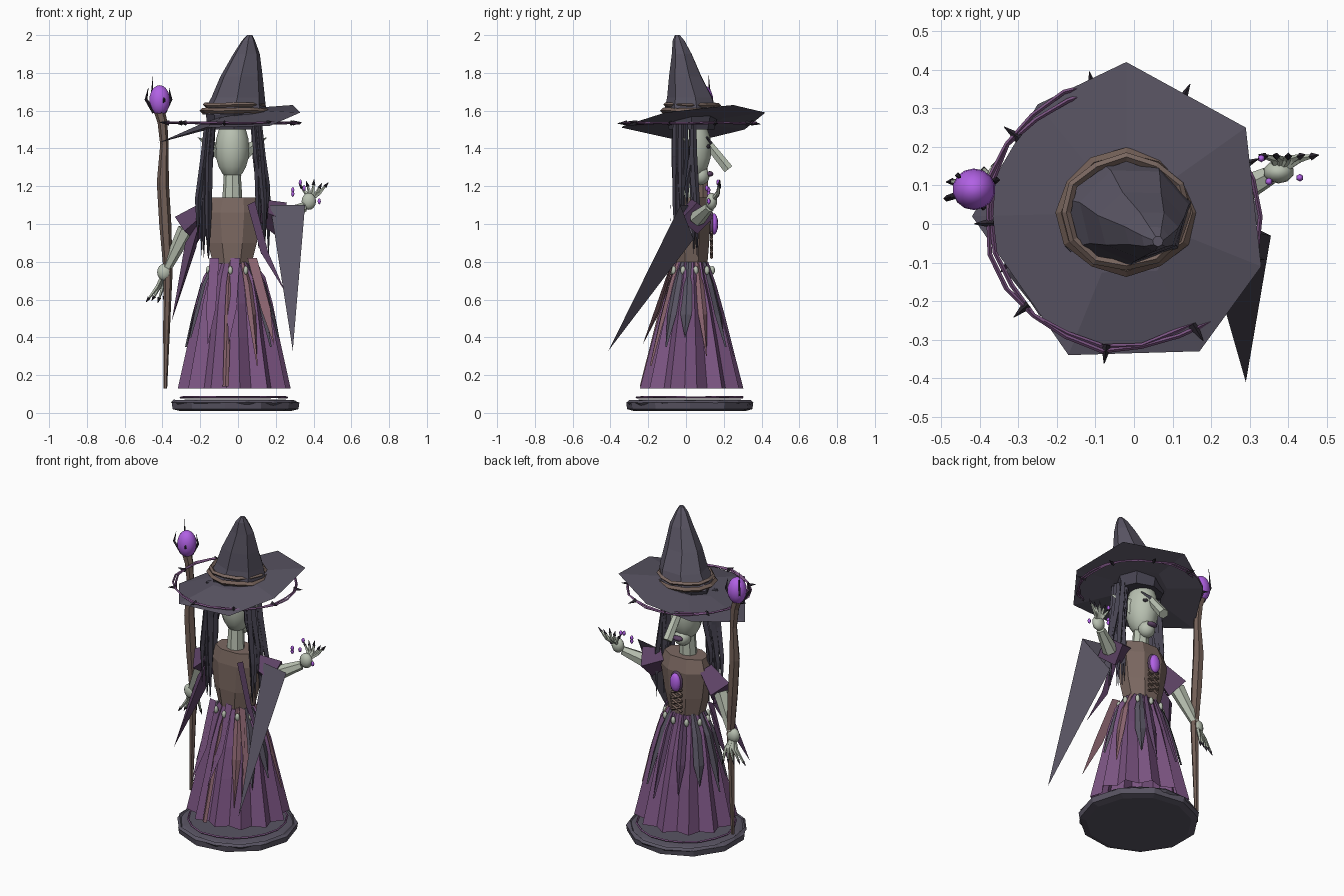
import bpy, bmesh, math, random
from mathutils import Vector

random.seed(4)
if "Cube" in bpy.data.objects:
    bpy.data.objects.remove(bpy.data.objects["Cube"])


def material(name, rgb):
    m = bpy.data.materials.new(name)
    m.use_nodes = True
    m.diffuse_color = (*rgb, 1)
    m.node_tree.nodes["Principled BSDF"].inputs["Base Color"].default_value = (*rgb, 1)
    return m


SLATE = material("slate cloth", (.10, .09, .125))
HAIR = material("dark hair", (.06, .055, .08))
PURPLE = material("purple cloth", (.20, .09, .225))
PLUM = material("plum cloth", (.11, .055, .13))
ROSE = material("rose cloth", (.25, .125, .155))
LEATHER = material("brown leather", (.20, .14, .12))
WOOD = material("brown wood", (.17, .115, .095))
SKIN = material("pale skin", (.48, .53, .44))
GEM = material("violet gem", (.44, .12, .78))
THORN = material("dark thorn", (.025, .02, .03))


def mesh(name, verts, faces, mat):
    me = bpy.data.meshes.new(name)
    me.from_pydata([tuple(v) for v in verts], [], faces)
    bm = bmesh.new()
    bm.from_mesh(me)
    bmesh.ops.recalc_face_normals(bm, faces=bm.faces)
    bm.to_mesh(me)
    bm.free()
    me.materials.append(mat)
    ob = bpy.data.objects.new(name, me)
    bpy.context.collection.objects.link(ob)


def bridge(name, rings, mat, caps=True):
    n = len(rings[0])
    faces = [(k * n + i, k * n + (i + 1) % n, (k + 1) * n + (i + 1) % n, (k + 1) * n + i)
             for k in range(len(rings) - 1) for i in range(n)]
    if caps:
        faces += [tuple(range(n)), tuple(range((len(rings) - 1) * n, len(rings) * n))]
    mesh(name, [v for r in rings for v in r], faces, mat)


def loft(name, sections, mat, n=10, fold=0, caps=True, turn=0):
    """Horizontal ellipses given as (x, y, z, rx, ry); fold pleats every other corner."""
    rings = []
    for x, y, z, rx, ry in sections:
        ring = []
        for i in range(n):
            a = turn + math.tau * i / n
            f = 1 - fold * (i % 2)
            ring.append((x + rx * f * math.cos(a), y + ry * f * math.sin(a), z))
        rings.append(ring)
    bridge(name, rings, mat, caps)


def tube(name, pts, radii, mat, n=6):
    pts = [Vector(p) for p in pts]
    rings = []
    for k, p in enumerate(pts):
        d = (pts[min(k + 1, len(pts) - 1)] - pts[max(k - 1, 0)]).normalized()
        u = d.cross(Vector((0, 1, 0)) if abs(d.y) < .8 else Vector((1, 0, 0))).normalized()
        w = d.cross(u)
        rings.append([p + radii[k] * (u * math.cos(math.tau * i / n) + w * math.sin(math.tau * i / n))
                      for i in range(n)])
    bridge(name, rings, mat)


def spike(name, a, b, r, mat):
    tube(name, [a, b], [r, .001], mat, 4)


def ball(name, c, r, mat, seg=12, rings=8):
    bm = bmesh.new()
    bmesh.ops.create_uvsphere(bm, u_segments=seg, v_segments=rings, radius=1)
    for v in bm.verts:
        v.co = [v.co[i] * r[i] + c[i] for i in range(3)]
    for f in bm.faces:
        f.smooth = True
    me = bpy.data.meshes.new(name)
    bm.to_mesh(me)
    bm.free()
    me.materials.append(mat)
    bpy.context.collection.objects.link(bpy.data.objects.new(name, me))


def ring_band(name, c, rx, ry, r, mat, n=16, wobble=.02):
    """Closed, slightly uneven rope around a vertical axis."""
    rings = []
    for i in range(n):
        a = math.tau * i / n
        k = 1 + random.uniform(-wobble, wobble)
        mid = Vector((c[0] + rx * k * math.cos(a), c[1] + ry * k * math.sin(a),
                      c[2] + random.uniform(-wobble, wobble) * .1))
        out = Vector((math.cos(a), math.sin(a), 0))
        rings.append([mid + r * (out * math.cos(t) + Vector((0, 0, 1)) * math.sin(t))
                      for t in (0, math.tau / 4, math.pi, math.tau * .75)])
    bridge(name, rings + rings[:1], mat, caps=False)


# Stepped plinth with a thin purple trim
loft("plinth", [(-.02, .02, .01, .30, .30), (-.02, .02, .02, .34, .335), (-.02, .02, .055, .345, .34),
                (-.02, .02, .065, .31, .31), (-.02, .02, .07, .27, .27)], SLATE, 11)
ring_band("plinth_edge", (-.02, .02, .055), .325, .325, .013, SLATE, 14)
ring_band("plinth_trim", (-.02, .02, .083), .28, .28, .006, PURPLE, 18)

# Pleated skirt, open below
loft("skirt", [(-.025, .03, .80, .11, .085), (-.02, .03, .72, .165, .105), (-.02, .03, .58, .205, .155),
               (-.02, .03, .40, .24, .205), (-.02, .03, .13, .30, .275)],
     PURPLE, 24, .16, caps=False, turn=.1)


# Long cloth strips laid over the skirt
def skirt_strip(name, deg, w, z_end, mat):
    a = math.radians(deg)
    out, side = Vector((math.cos(a), math.sin(a), 0)), Vector((-math.sin(a), math.cos(a), 0))
    pts = []
    for z, wide in ((.80, .4), (.68, .9), (.52, 1), (z_end, .05 if z_end > .2 else 1)):
        t = max(0, (.8 - z) / .67)
        c = Vector((-.025, .03, z)) + Vector((out.x * (.105 + .185 * t ** .65), out.y * (.08 + .19 * t ** .85), 0))
        pts.append((c - side * w * wide, c + out * .01, c + side * w * wide))
    mesh(name, [p for row in pts for p in row],
         [(3 * k + i, 3 * k + i + 1, 3 * k + i + 4, 3 * k + i + 3) for k in range(3) for i in (0, 1)], mat)


for i, (deg, w, z, mat) in enumerate([
        (-62, .025, .25, ROSE), (-38, .03, .35, SLATE), (-10, .03, .4, SLATE), (20, .025, .3, ROSE),
        (55, .03, .35, SLATE), (75, .025, .3, PLUM), (110, .025, .35, PLUM), (140, .03, .4, SLATE),
        (172, .03, .35, SLATE), (200, .03, .4, SLATE), (262, .016, .14, ROSE)]):
    skirt_strip("skirt_strip_%d" % i, deg, w, z, mat)

# Loose pointed tails hanging behind the waist
for x, dx, mat in ((-.13, -.03, PURPLE), (-.02, -.03, PURPLE), (.07, .12, ROSE)):
    mesh("waist_tail", [(x - .02, -.06, .82), (x + .03, -.07, .82), (x + dx * .6 + .03, -.14, .55),
                        (x + dx, -.23, .36), (x + dx * .6 - .02, -.13, .55)], [(0, 1, 2, 3, 4)], mat)

# Bodice, belt charms, lacing and brooch
loft("bodice", [(-.03, .03, .79, .11, .09), (-.03, .03, .9, .14, .10), (-.03, .035, 1.06, .165, .105),
                (-.025, .03, 1.14, .14, .085)], LEATHER, 8, turn=.39)
for i in range(10):
    a = math.tau * i / 10 + .2
    ball("belt_charm", (-.025 + .135 * math.cos(a), .03 + .11 * math.sin(a), .755), (.014, .014, .024), SKIN, 6, 5)
for i in range(4):
    z = .82 + .035 * i
    for s in (-1, 1):
        tube("lace", [(-.03 - s * .035, .135, z), (-.03 + s * .035, .135, z + .03)], [.008, .008], WOOD, 4)
ball("brooch_rim", (-.03, .135, 1.0), (.042, .016, .066), PLUM, 12, 8)
ball("brooch", (-.03, .148, 1.0), (.035, .022, .057), GEM, 12, 8)

# Neck, head and face
loft("neck", [(-.03, .02, 1.10, .055, .05), (-.03, .025, 1.26, .045, .045)], SKIN, 8)
ball("head", (-.03, .035, 1.40), (.092, .10, .165), SKIN, 14, 10)
ball("chin", (-.03, .075, 1.255), (.05, .05, .05), SKIN, 10, 8)
tube("nose", [(-.03, .105, 1.44), (-.03, .225, 1.29)], [.025, .03], SKIN, 6)
ball("lips", (-.03, .125, 1.265), (.035, .02, .015), PLUM, 8, 6)
for s in (-1, 1):
    ball("eye", (-.03 + s * .04, .115, 1.41), (.02, .014, .013), THORN, 8, 6)
    tube("brow", [(-.03 + s * .015, .13, 1.43), (-.03 + s * .07, .11, 1.46)], [.012, .005], HAIR, 4)
    mesh("ear", [(-.03 + s * .08, .05, 1.43), (-.03 + s * .08, .03, 1.34), (-.03 + s * .185, -.02, 1.46),
                 (-.03 + s * .085, .0, 1.40)], [(0, 1, 2), (1, 3, 2), (3, 0, 2), (0, 3, 1)], SKIN)

# Hair hanging in locks on either side
for s in (-1, 1):
    for i in range(12):
        x, y = -.025 + s * random.uniform(.105, .14), random.uniform(-.06, .045)
        end = random.uniform(.8, 1.15)
        dx, dy = s * random.uniform(.01, .05), random.uniform(-.03, .02)
        tube("hair_lock", [(x, y, 1.54), (x + s * .015, y, 1.36), (x + dx, y + dy, (1.36 + end) / 2),
                           (x + dx, y + dy, end)], [.014, .019, .016, .001], HAIR, 4)

# Hat: uneven brim, crown with a bent tip, rope bands
rim = [(-.02, .42, 1.59), (.29, .25, 1.63), (.33, -.11, 1.59), (.17, -.33, 1.52),
       (-.17, -.34, 1.51), (-.42, .02, 1.43), (-.25, .31, 1.50)]
center = Vector((-.02, .03, 1.59))
top = [center + (Vector(p) - center) * .42 + Vector((0, 0, .01)) for p in rim]
low = [center + (Vector(p) - center) * .42 - Vector((0, 0, .03)) for p in rim]
bridge("hat_brim", [top, rim, low], SLATE)
loft("hat_lining", [(-.02, .03, 1.50, .14, .12), (-.02, .03, 1.58, .15, .14)], HAIR, 8)
loft("hat_crown", [(-.02, .03, 1.58, .175, .15), (0, .025, 1.67, .145, .125), (.018, 0, 1.78, .115, .09),
                   (.045, -.02, 1.90, .072, .055), (.055, -.038, 1.97, .036, .033),
                   (.062, -.045, 2.0, .014, .014)], SLATE, 7, turn=.2)
ring_band("hat_rope_lower", (-.02, .03, 1.60), .168, .15, .015, WOOD, 12, .03)
ring_band("hat_rope_upper", (-.02, .03, 1.63), .156, .14, .012, LEATHER, 12, .03)

# Thorny vines circling the brim
for r in (.335, .345):
    ring_band("brim_vine", (-.03, .02, 1.535), r + .01, r, .006, PURPLE, 22, .03)
for i in range(9):
    a = math.tau * i / 9 + .4
    d = Vector((math.cos(a), math.sin(a), 0))
    p = Vector((-.03, .02, 1.535)) + d * .335
    spike("vine_thorn", p, p + d * .05 + Vector((0, 0, random.uniform(-.01, .01))), .014, THORN)

# Gnarled staff with a thorn-held orb
tube("staff", [(-.385, .09, .13), (-.378, .09, .45), (-.37, .09, .75), (-.385, .09, 1.0), (-.398, .09, 1.22),
               (-.39, .09, 1.42), (-.40, .09, 1.54), (-.42, .09, 1.61)],
     [.010, .018, .024, .032, .032, .022, .026, .03], WOOD, 6)
ball("staff_orb", (-.415, .09, 1.655), (.056, .054, .08), GEM, 14, 10)
for dx, dy, h in ((-.035, .03, 1.785), (.05, .02, 1.72), (-.06, -.02, 1.72), (.02, -.04, 1.68)):
    tube("orb_thorn", [(-.415 + dx * .5, .09 + dy * .5, 1.59), (-.415 + dx * 1.2, .09 + dy * 1.2, 1.66),
                       (-.415 + dx, .09 + dy, h)], [.010, .008, .001], THORN, 4)


# Arms, each with a flared short sleeve, a hand and clawed fingers
def arm(side, shoulder, cuff, wrist, hand, tips):
    tube(side + "_sleeve", [shoulder, cuff], [.055, .09], PLUM, 4)
    tube(side + "_forearm", [cuff, wrist], [.045, .026], SKIN, 6)
    ball(side + "_hand", hand, (.04, .03, .045), SKIN, 10, 8)
    for t in tips:
        h, t = Vector(hand), Vector(t)
        bend = h.lerp(t, .55) + Vector((.008, .012, 0))
        tube(side + "_finger", [h, bend, t], [.013, .011, .006], SKIN, 5)
        spike(side + "_nail", t, t + (t - bend).normalized() * .03, .010, THORN)


arm("right", (-.16, .03, 1.07), (-.275, .05, .97), (-.375, .09, .77), (-.39, .09, .745),
    [(-.47 + .027 * i, .11 + .01 * i, .61 + .008 * (i % 2)) for i in range(5)])
arm("left", (.10, .03, 1.08), (.225, .06, 1.03), (.35, .125, 1.09), (.375, .135, 1.12),
    [(.34 + .03 * i, .175, 1.19 + .008 * (i % 3)) for i in range(5)])
for x, y, z in ((.29, .12, 1.16), (.29, .12, 1.18), (.35, .11, 1.19), (.43, .12, 1.12), (.33, .17, 1.22)):
    ball("floating_gem", (x, y, z), (.010, .010, .016), GEM, 6, 4)

# Trailing sleeves
mesh("left_trailing_sleeve", [(.17, .01, 1.10), (.355, -.03, 1.10), (.21, .04, .92), (.29, -.41, .33)],
     [(0, 1, 3), (0, 3, 2), (1, 2, 3)], SLATE)
mesh("right_trailing_sleeve", [(-.20, -.02, 1.02), (-.28, .0, .90), (-.22, .05, .88), (-.35, -.13, .49)],
     [(0, 1, 3), (0, 3, 2), (1, 2, 3)], PLUM)
mesh("left_sash", [(.05, -.08, 1.10), (.09, -.08, 1.12), (.16, -.09, .85), (.25, -.12, .64), (.12, -.09, .85)],
     [(0, 1, 2, 3, 4)], PLUM)
